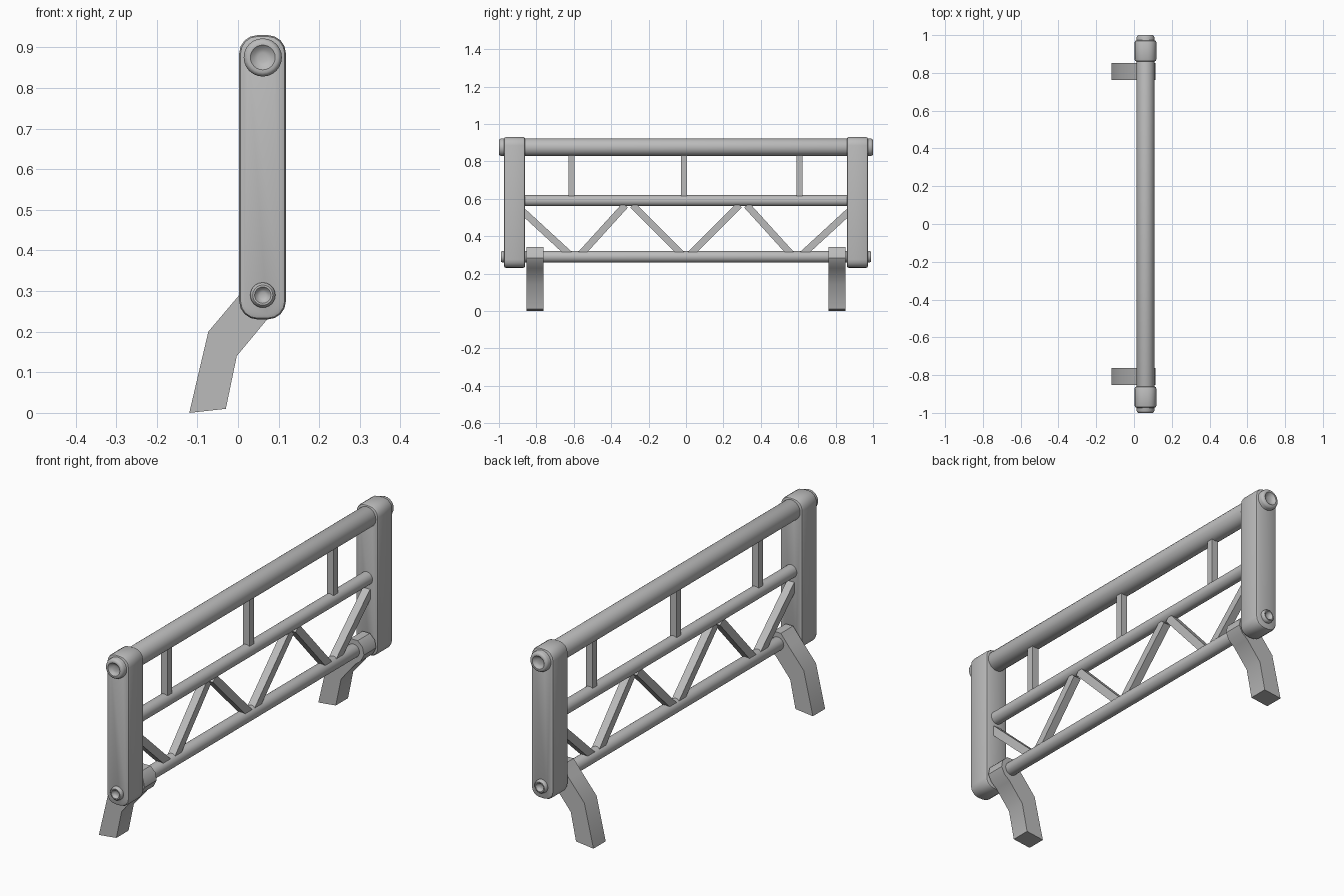
import bpy, bmesh, math
from mathutils import Matrix, Vector

old = bpy.data.objects.get("Cube")
if old:
    bpy.data.objects.remove(old, do_unlink=True)

# Single grey metal
GREY = (0.5, 0.5, 0.5, 1)
metal = bpy.data.materials.new("grey_metal")
metal.use_nodes = True
metal.diffuse_color = GREY
metal.node_tree.nodes["Principled BSDF"].inputs["Base Color"].default_value = GREY

AXIS_X = 0.061
TOP_Z, MID_Z, LOW_Z = 0.875, 0.59, 0.29


def finish(name, bm, angle=35):
    bmesh.ops.recalc_face_normals(bm, faces=bm.faces[:])
    for f in bm.faces:
        f.smooth = True
    mesh = bpy.data.meshes.new(name)
    bm.to_mesh(mesh)
    bm.free()
    mesh.set_sharp_from_angle(angle=math.radians(angle))
    mesh.materials.append(metal)
    obj = bpy.data.objects.new(name, mesh)
    bpy.context.collection.objects.link(obj)
    return obj


def rail(name, z, profile, sides=24):
    """Turn a (y, radius) profile around an axis parallel to y."""
    bm = bmesh.new()
    rings = []
    for y, r in profile:
        rings.append([bm.verts.new((AXIS_X + r * math.cos(2 * math.pi * i / sides), y,
                                    z + r * math.sin(2 * math.pi * i / sides)))
                      for i in range(sides)])
    for a, b in zip(rings, rings[1:]):
        for i in range(sides):
            j = (i + 1) % sides
            bm.faces.new((a[i], a[j], b[j], b[i]))
    bm.faces.new(rings[0])
    bm.faces.new(rings[-1])
    return finish(name, bm)


def dished(radius, end):
    """Rail profile with a rounded rim and a shallow dish at both ends."""
    half = [(end - 0.012, radius * 0.25), (end - 0.009, radius * 0.45),
            (end, radius * 0.65), (end, radius * 0.8),
            (end - 0.004, radius * 0.93), (end - 0.012, radius)]
    return [(-y, r) for y, r in half] + half[::-1]


def slab(name, outline, y0, y1, bevel):
    """Extrude an (x, z) outline along y and soften the rims of both caps."""
    bm = bmesh.new()
    caps = [[bm.verts.new((x, y, z)) for x, z in outline] for y in (y0, y1)]
    n = len(outline)
    for i in range(n):
        j = (i + 1) % n
        bm.faces.new((caps[0][i], caps[0][j], caps[1][j], caps[1][i]))
    for cap in caps:
        bm.faces.new(cap)
    if bevel:
        rims = [e for e in bm.edges if abs(e.verts[0].co.y - e.verts[1].co.y) < 1e-5]
        bmesh.ops.bevel(bm, geom=rims, offset=bevel, segments=2, profile=0.5, affect='EDGES')
    return finish(name, bm)


def strut(name, a, b, width):
    """Square bar between two (y, z) points."""
    a, b = Vector((AXIS_X, *a)), Vector((AXIS_X, *b))
    d = b - a
    bm = bmesh.new()
    bmesh.ops.create_cube(bm, size=1, matrix=Matrix.Translation((a + b) / 2)
                          @ d.to_track_quat('Z', 'X').to_matrix().to_4x4()
                          @ Matrix.Diagonal((width, width, d.length, 1)))
    return finish(name, bm)


# Rails
rail("top_rail", TOP_Z, dished(0.047, 1.0))
rail("middle_rail", MID_Z, [(-0.88, 0.03), (0.88, 0.03)])
rail("bottom_rail", LOW_Z, dished(0.031, 0.99))

# Rounded post outline
R = 0.045
post = []
for k, (cx, cz) in enumerate([(0.118 - R, 0.93 - R), (0.003 + R, 0.93 - R),
                              (0.003 + R, 0.23 + R), (0.118 - R, 0.23 + R)]):
    for s in range(5):
        t = math.pi / 2 * (k + s / 4)
        post.append((cx + R * math.cos(t), cz + R * math.sin(t)))

# Bent leg outline, rounded where it clasps the bottom rail
leg = [(-0.12, 0), (-0.03, 0.01), (-0.003, 0.14), (0.07, 0.228), (0.098, 0.25),
       (0.115, 0.283), (0.108, 0.318), (0.083, 0.342), (0.045, 0.342), (0.003, 0.29),
       (-0.073, 0.2)]

# End posts and legs
for side, s in (("front", -1), ("back", 1)):
    slab(side + "_post", post, s * 0.86, s * 0.973, 0.011)
    slab(side + "_leg", leg, s * 0.762, s * 0.852, 0)

# Upright bars between top and middle rails
for i, y in enumerate((-0.613, -0.01, 0.607)):
    strut(f"upright_bar_{i + 1}", (y, MID_Z), (y, TOP_Z - 0.02), 0.033)

# Diagonal braces, mirrored front to back
braces = [((0.87, 0.53), (0.615, 0.295)), ((0.57, 0.295), (0.325, 0.565)),
          ((0.285, 0.565), (0.015, 0.295))]
for side, s in (("front", -1), ("back", 1)):
    for i, (a, b) in enumerate(braces):
        strut(f"{side}_brace_{i + 1}", (s * a[0], a[1]), (s * b[0], b[1]), 0.037)
